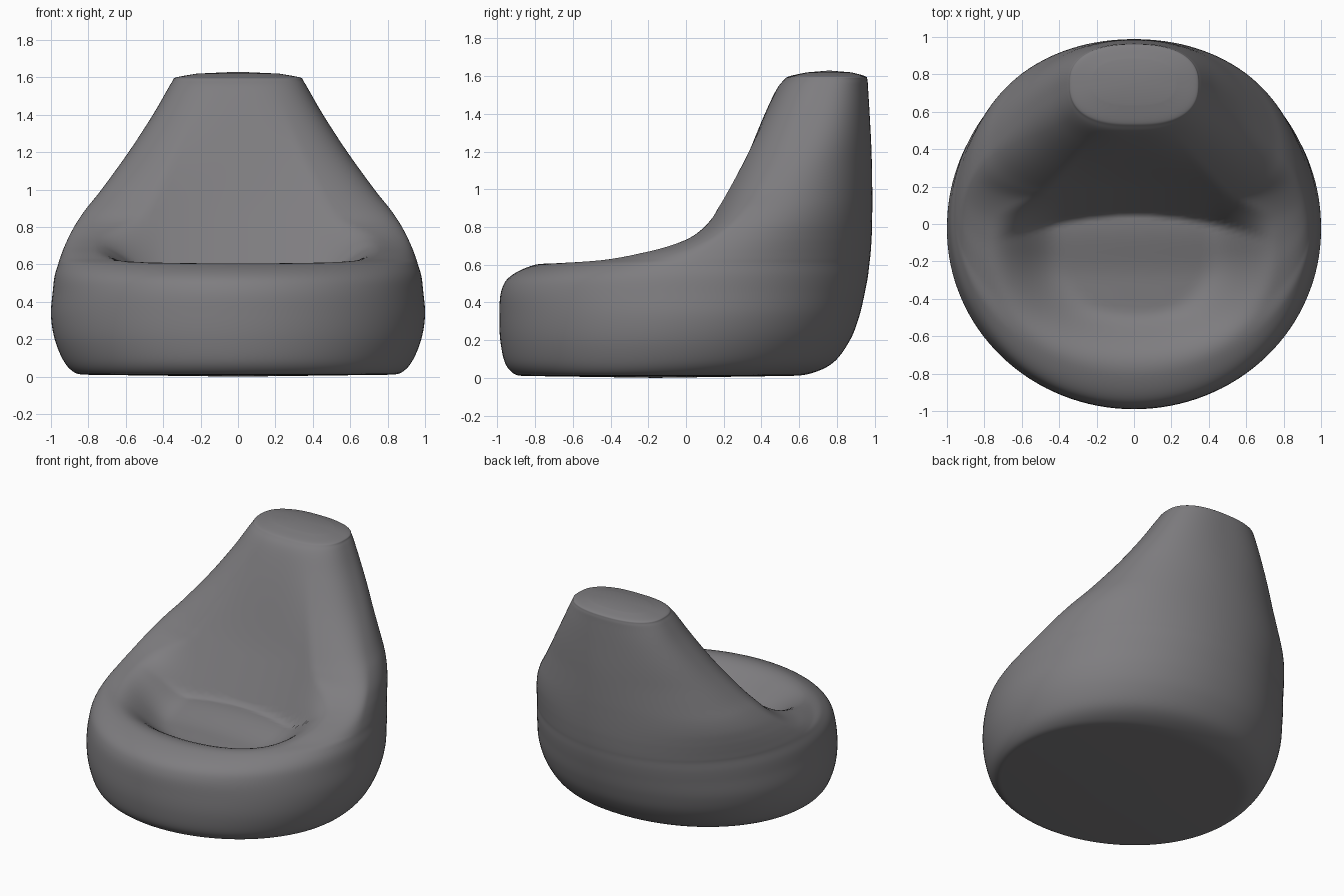
import bpy, bmesh, math
from mathutils import Vector

if "Cube" in bpy.data.objects:
    bpy.data.objects.remove(bpy.data.objects["Cube"])

SIDES = 128
STEPS = 6

# Horizontal sections of the bag: height, half width, front y, widest y, back y
SECTIONS = [
    (.01, .8, -.85, -.16, .52),
    (.02, .87, -.91, -.13, .65),
    (.08, .93, -.96, -.09, .78),
    (.2, .98, -.985, -.06, .87),
    (.33, 1, -.99, -.03, .92),
    (.46, .99, -.98, -.01, .95),
    (.54, .98, -.93, .01, .965),
    (.6, .962, -.8, .04, .972),
    (.63, .953, -.61, .065, .976),
    (.66, .942, -.44, .095, .979),
    (.7, .926, -.22, .14, .982),
    (.75, .903, -.04, .2, .985),
    (.82, .865, .085, .285, .987),
    (.9, .81, .145, .37, .988),
    (1, .73, .2, .46, .988),
    (1.2, .585, .305, .6, .984),
    (1.4, .455, .41, .69, .974),
    (1.53, .38, .48, .735, .966),
    (1.58, .35, .52, .75, .962),
    (1.6, .33, .55, .755, .95),
    (1.62, .22, .64, .76, .88),
]


def smooth(a, b, v):
    t = min(1, max(0, (v - a) / (b - a)))
    return t * t * (3 - 2 * t)


def spline(rows):
    """Smooth interpolation through the section rows."""
    for i in range(len(rows) - 1):
        p = [rows[min(max(i + k, 0), len(rows) - 1)] for k in (-1, 0, 1, 2)]
        for s in range(STEPS):
            t = s / STEPS
            yield [b + t * (c - a) / 2
                   + t * t * (a - 2.5 * b + 2 * c - d / 2)
                   + t ** 3 * (1.5 * (b - c) + (d - a) / 2)
                   for a, b, c, d in zip(*p)]
    yield rows[-1]


def power(v, n):
    return math.copysign(abs(v) ** (2 / n), v)


def seat_height(x, y, z):
    """Press the seat hollow into the sloping front of the bag."""
    reach = math.hypot(x / .77, min(0, y + .15) / .66)
    mask = 1 - smooth(.5, 1, reach)
    cushion = .5 + .08 * y + .12 * smooth(-.45, -.8, y) + .04 * smooth(-.3, 0, y)
    backrest = .54 + 2.15 * (y - .05 + .2 * x * x)
    floor = max(cushion - .12 * x * x, backrest)
    mask *= 1 - smooth(.2, .5, y)
    return z - mask * max(0, z - floor)


def section_ring(bm, z, width, front, mid, back):
    ring = []
    for i in range(SIDES):
        a = math.tau * i / SIDES
        c, s = math.cos(a), math.sin(a)
        if s < 0:
            n, depth = 2 + .6 * smooth(.58, .85, z), mid - front
        else:
            n, depth = 2.08 + .3 * smooth(1.1, 1.5, z), back - mid
        x, y = width * power(c, n), mid + depth * power(s, n)
        height = seat_height(x, y, z) if s < 0 and z > .54 else z
        ring.append(bm.verts.new((x, y, height)))
    return ring


def cap(bm, ring, height, flip):
    """Close a ring with a fan."""
    centre = sum((v.co for v in ring), Vector()) / SIDES
    tip = bm.verts.new((centre.x, centre.y, height))
    for i, v in enumerate(ring):
        pair = (v, ring[(i + 1) % SIDES])
        bm.faces.new((tip,) + (pair[::-1] if flip else pair))


# Fabric colour
fabric = bpy.data.materials.new("charcoal_fabric")
fabric.use_nodes = True
colour = (.21, .205, .215, 1)
fabric.diffuse_color = colour
fabric.node_tree.nodes["Principled BSDF"].inputs["Base Color"].default_value = colour

# Soft bag body lofted through the sections
bm = bmesh.new()
rings = [section_ring(bm, *row) for row in spline(SECTIONS)]
for low, high in zip(rings, rings[1:]):
    for i in range(SIDES):
        j = (i + 1) % SIDES
        bm.faces.new((low[i], low[j], high[j], high[i]))
cap(bm, rings[0], 0, True)
cap(bm, rings[-1], 1.63, False)

mesh = bpy.data.meshes.new("bean_bag_body")
bm.to_mesh(mesh)
bm.free()
mesh.materials.append(fabric)
body = bpy.data.objects.new("bean_bag_body", mesh)
bpy.context.collection.objects.link(body)

bpy.context.view_layer.objects.active = body
body.select_set(True)
bpy.ops.object.shade_smooth_by_angle(angle=math.radians(60))
